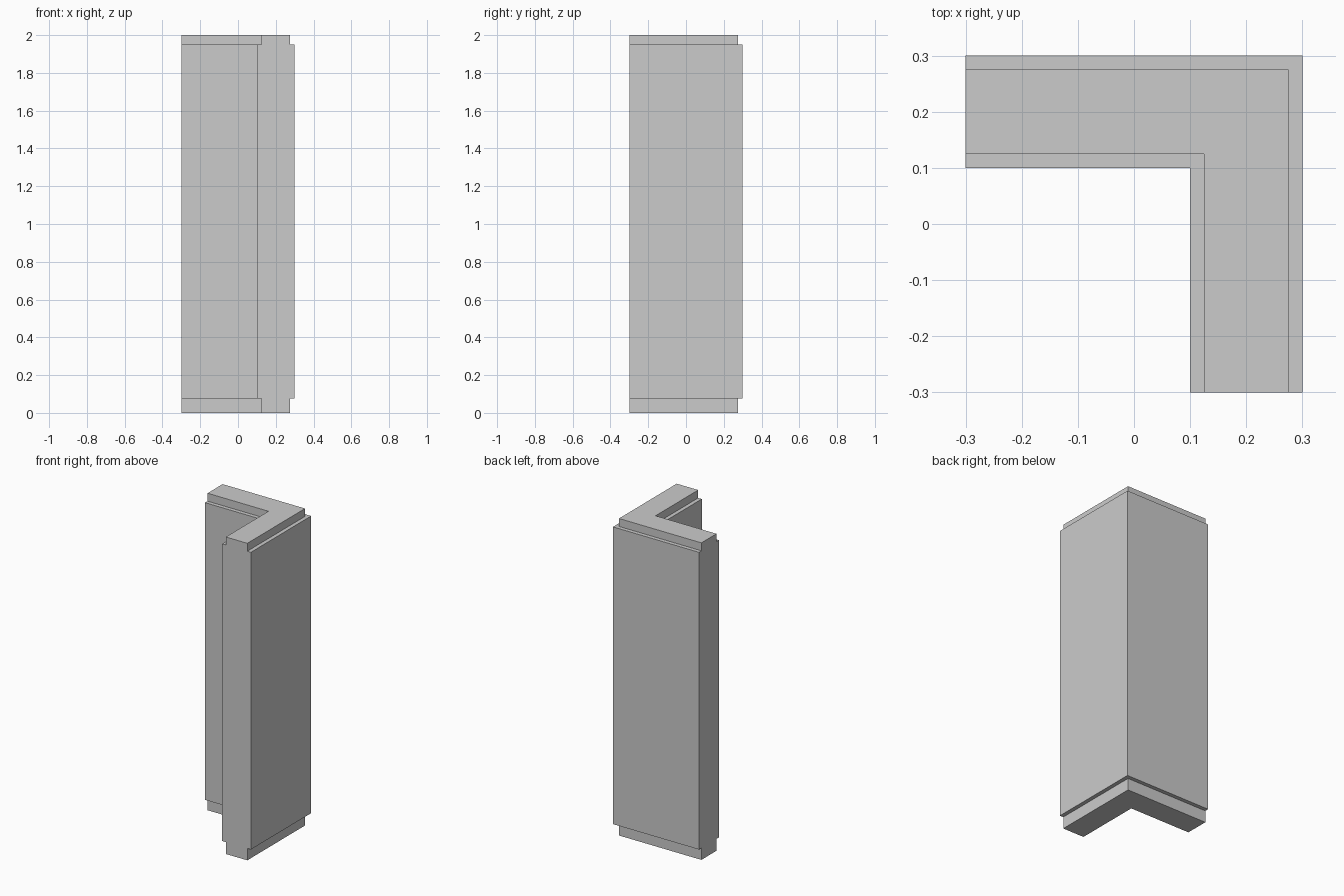
import bpy
import bmesh

if "Cube" in bpy.data.objects:
    bpy.data.objects.remove(bpy.data.objects["Cube"])

# Wall cross-section: (offset from wall centreline, height), stepped in at foot and top
half = [(0.075, 0.0), (0.075, 0.075), (0.1, 0.075),
        (0.1, 1.95), (0.075, 1.95), (0.075, 2.0)]
profile = half + [(-o, z) for o, z in reversed(half)]

# Sweep the section along the L-shaped plan, with a mitred corner
CENTRE, END = 0.2, -0.3
stations = [
    lambda o: (END, CENTRE + o),
    lambda o: (CENTRE + o, CENTRE + o),
    lambda o: (CENTRE + o, END),
]

bm = bmesh.new()
rings = [[bm.verts.new((*place(o), z)) for o, z in profile] for place in stations]
n = len(profile)
for a, b in zip(rings, rings[1:]):
    for i in range(n):
        j = (i + 1) % n
        bm.faces.new((a[i], a[j], b[j], b[i]))

# Flat end faces
bm.faces.new(rings[0])
bm.faces.new(rings[-1])
bmesh.ops.recalc_face_normals(bm, faces=bm.faces[:])

mesh = bpy.data.meshes.new("corner_wall")
bm.to_mesh(mesh)
bm.free()
wall = bpy.data.objects.new("corner_wall", mesh)
bpy.context.collection.objects.link(wall)
